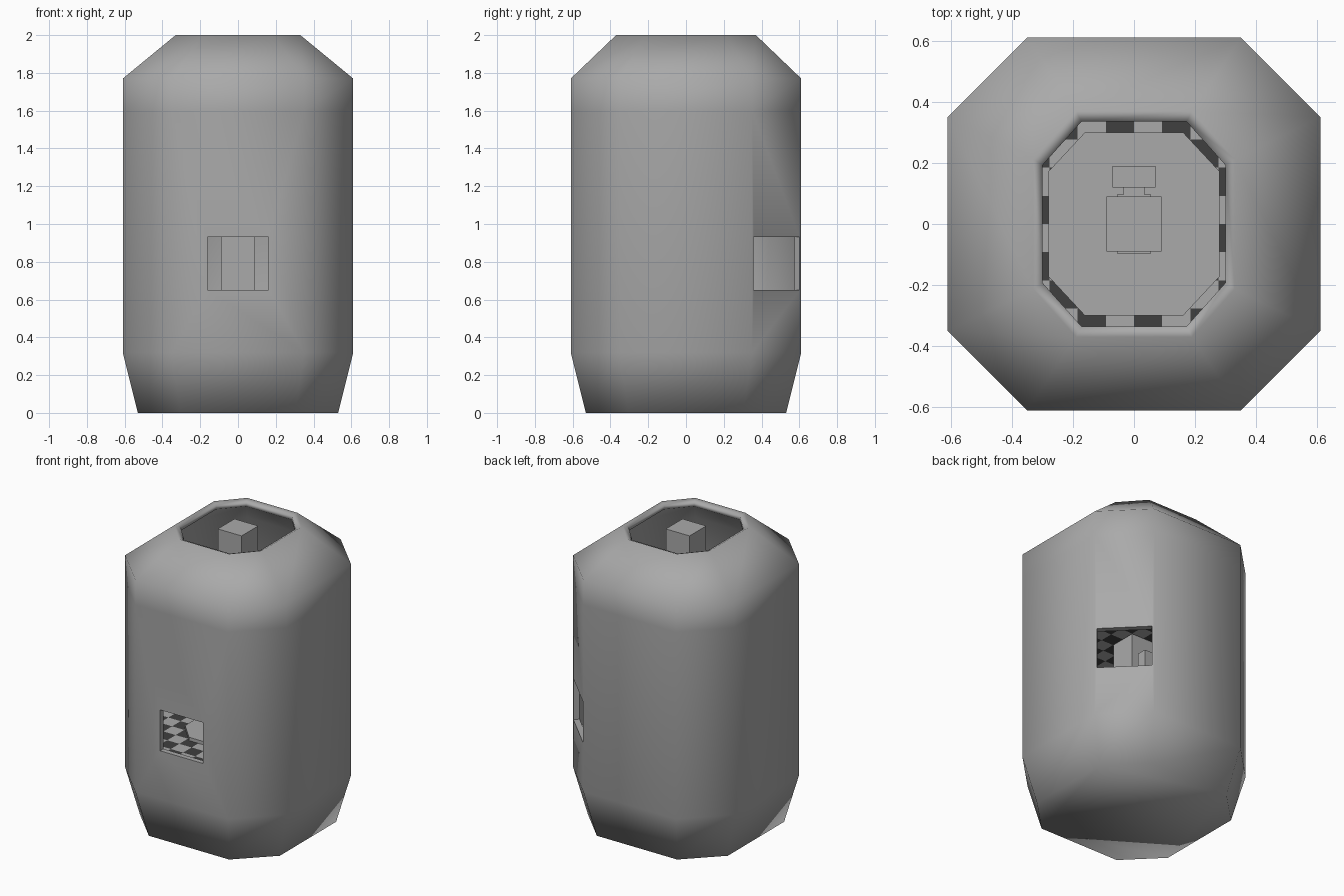
import bpy, bmesh, math
from mathutils import Vector

if "Cube" in bpy.data.objects:
    bpy.data.objects.remove(bpy.data.objects["Cube"])

K = 0.574   # half length of an octagon side relative to its radius
CELL = 0.0925


def material(name, v):
    m = bpy.data.materials.new(name)
    m.diffuse_color = (v, v, v, 1)
    m.use_nodes = True
    m.node_tree.nodes["Principled BSDF"].inputs["Base Color"].default_value = m.diffuse_color
    return m


GREY = material("stone grey", 0.40)
LIGHT = material("light tile", 0.40)
DARK = material("dark tile", 0.05)


def octagon(rx, ry, z):
    pts = [(1, -K), (1, K), (K, 1), (-K, 1), (-1, K), (-1, -K), (-K, -1), (K, -1)]
    return [(x * rx, y * ry, z) for x, y in pts]


def finish(name, bm, mats):
    mesh = bpy.data.meshes.new(name)
    bm.to_mesh(mesh)
    bm.free()
    for m in mats:
        mesh.materials.append(m)
    ob = bpy.data.objects.new(name, mesh)
    bpy.context.collection.objects.link(ob)
    return ob


def loft(name, rings, mats=(GREY,)):
    """Skin octagonal rings (rx, ry, z) and cap both ends."""
    bm = bmesh.new()
    loops = [[bm.verts.new(p) for p in octagon(*r)] for r in rings]
    for a, b in zip(loops, loops[1:]):
        for i in range(8):
            j = (i + 1) % 8
            bm.faces.new((a[i], a[j], b[j], b[i]))
    bm.faces.new(loops[0])
    bm.faces.new(loops[-1])
    bmesh.ops.recalc_face_normals(bm, faces=bm.faces)
    return finish(name, bm, mats)


def box(name, x0, x1, y0, y1, z0, z1):
    bm = bmesh.new()
    bmesh.ops.create_cube(bm, size=1)
    for v in bm.verts:
        v.co = Vector(((x0 + x1) / 2 + v.co.x * (x1 - x0),
                       (y0 + y1) / 2 + v.co.y * (y1 - y0),
                       (z0 + z1) / 2 + v.co.z * (z1 - z0)))
    return finish(name, bm, [GREY])


def tiled_floor(name, r, z):
    """Octagonal deck cut into a checker of two tile colours."""
    bm = bmesh.new()
    bm.faces.new([bm.verts.new(p) for p in octagon(r, r, z)])
    n = int(r / CELL)
    for axis in ((1, 0, 0), (0, 1, 0)):
        for i in range(-n, n + 1):
            bmesh.ops.bisect_plane(bm, geom=bm.verts[:] + bm.edges[:] + bm.faces[:],
                                   plane_co=Vector(axis) * i * CELL, plane_no=axis)
    for f in bm.faces:
        c = f.calc_center_median()
        f.material_index = (math.floor(c.x / CELL) + math.floor(c.y / CELL)) % 2
    return finish(name, bm, [DARK, LIGHT])


# hollow shell: outer profile up, over the rim, inner profile down
shell = loft("shell", [
    (0.53, 0.53, 0), (0.61, 0.61, 0.32), (0.61, 0.61, 1.60), (0.61, 0.61, 1.77),
    (0.33, 0.37, 2.0), (0.30, 0.335, 1.985), (0.30, 0.335, 1.96),
    (0.575, 0.575, 1.75), (0.575, 0.575, 0.33), (0.50, 0.50, 0.035)])

# window openings: front and back-right diagonal
for angle, width in ((0, 0.325), (math.radians(135), 0.345)):
    cutter = box("window_cutter", -width / 2, width / 2, -0.85, -0.45, 0.65, 0.93)
    cutter.rotation_euler.z = angle
    cutter.hide_render = True
    bpy.context.view_layer.update()
    mod = shell.modifiers.new("window", 'BOOLEAN')
    mod.object = cutter
    mod.solver = 'EXACT'
    bpy.context.view_layer.objects.active = shell
    bpy.ops.object.modifier_apply(modifier=mod.name)
    bpy.data.objects.remove(cutter)

bpy.ops.object.select_all(action='DESELECT')
shell.select_set(True)
bpy.context.view_layer.objects.active = shell
bpy.ops.object.shade_smooth_by_angle(angle=math.radians(80))

# two decks with plinths and seats
for label, z in (("lower", 0.60), ("upper", 1.20)):
    tiled_floor(label + "_floor", 0.575, z)
    loft(label + "_plinth", [(0.28, 0.30, z + 0.002), (0.28, 0.30, z + 0.025)])
    box(label + "_seat_back", -0.07, 0.07, 0.12, 0.19, z + 0.025, z + 0.45)
    box(label + "_seat_link", -0.035, 0.035, 0.09, 0.12, z + 0.025, z + 0.40)

# central column with thin panels
box("column", -0.09, 0.09, -0.09, 0.09, 0.602, 1.99)
for side in (-1, 1):
    a, b = sorted((side * 0.09, side * 0.097))
    box("column_panel", -0.055, 0.055, a, b, 1.23, 1.60)
